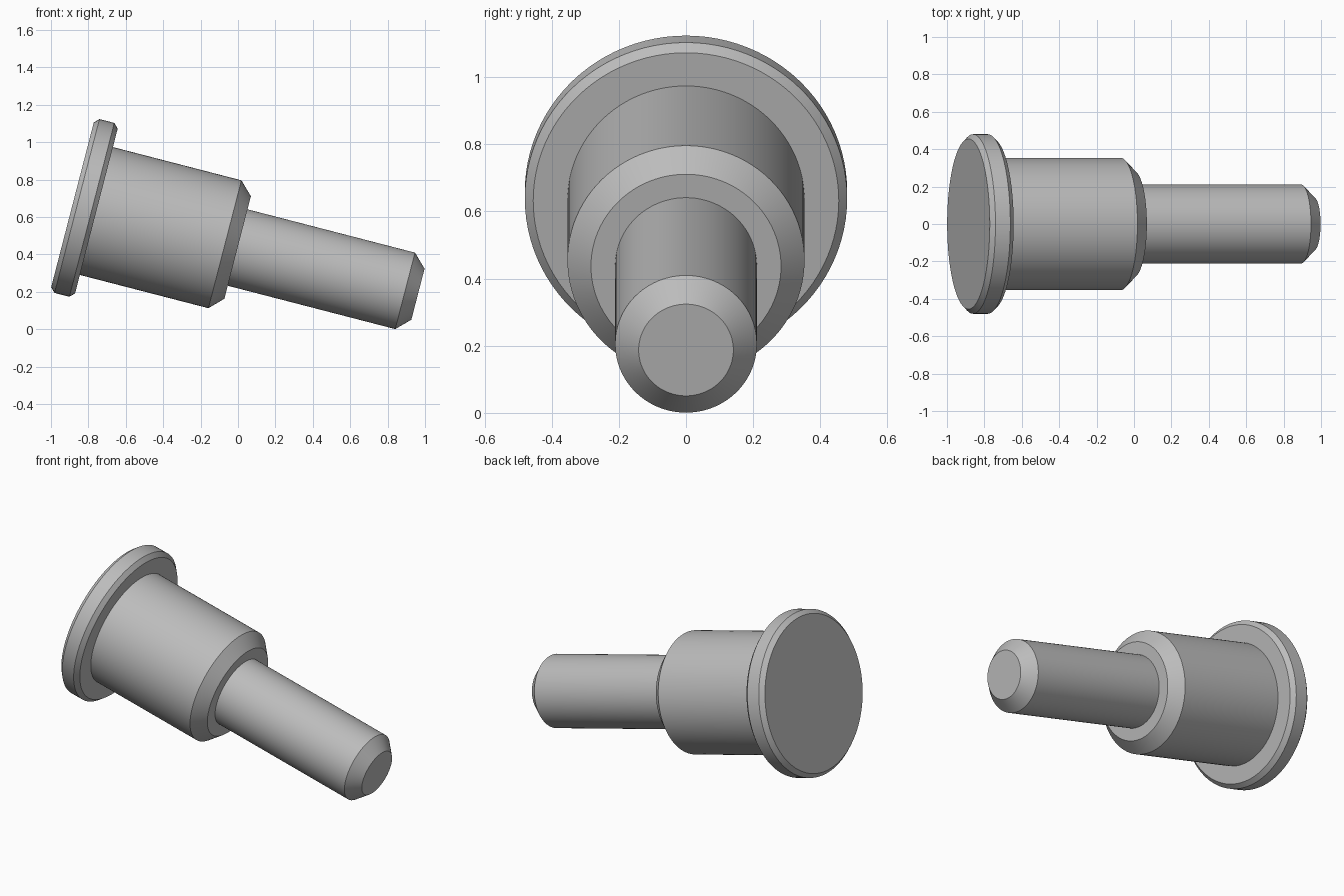
import bpy
from math import cos, sin, pi, radians

SIDES = 96
cube = bpy.data.objects.get("Cube")
if cube:
    bpy.data.objects.remove(cube, do_unlink=True)

# Plain grey metal
grey = bpy.data.materials.new("grey_metal")
grey.use_nodes = True
colour = (0.5, 0.5, 0.5, 1)
grey.diffuse_color = colour
grey.node_tree.nodes["Principled BSDF"].inputs["Base Color"].default_value = colour


def turned_part(name, profile, cap_start=False, cap_end=False):
    """Turn (distance, radius) points about the pin's tilted axis."""
    verts = [(t, r * cos(2 * pi * j / SIDES), r * sin(2 * pi * j / SIDES))
             for t, r in profile for j in range(SIDES)]
    faces = []
    for i in range(len(profile) - 1):
        a, b = i * SIDES, (i + 1) * SIDES
        for j in range(SIDES):
            k = (j + 1) % SIDES
            faces.append((a + j, a + k, b + k, b + j))
    if cap_start:
        faces.append(tuple(reversed(range(SIDES))))
    if cap_end:
        faces.append(tuple(range(len(verts) - SIDES, len(verts))))
    mesh = bpy.data.meshes.new(name)
    mesh.from_pydata(verts, [], faces)
    mesh.materials.append(grey)
    obj = bpy.data.objects.new(name, mesh)
    bpy.context.collection.objects.link(obj)
    obj.location = (-0.885, 0, 0.665)
    obj.rotation_euler = (0, radians(14.5), 0)
    bpy.ops.object.select_all(action='DESELECT')
    obj.select_set(True)
    bpy.context.view_layer.objects.active = obj
    bpy.ops.object.shade_smooth_by_angle(angle=radians(30))


BODY_R, SHAFT_R = 0.353, 0.211

# Flange with both rims chamfered, closed down to the body
turned_part("flange", [(0, 0.455), (0.025, 0.48), (0.107, 0.48),
                       (0.132, 0.455), (0.132, BODY_R)], cap_start=True)
# Thick body with a chamfered shoulder
turned_part("body", [(0.132, BODY_R), (0.842, BODY_R),
                     (0.912, 0.283), (0.912, SHAFT_R)])
# Thin shaft with a chamfered tip
turned_part("shaft", [(0.912, SHAFT_R), (1.837, SHAFT_R), (1.908, 0.141)],
            cap_end=True)
